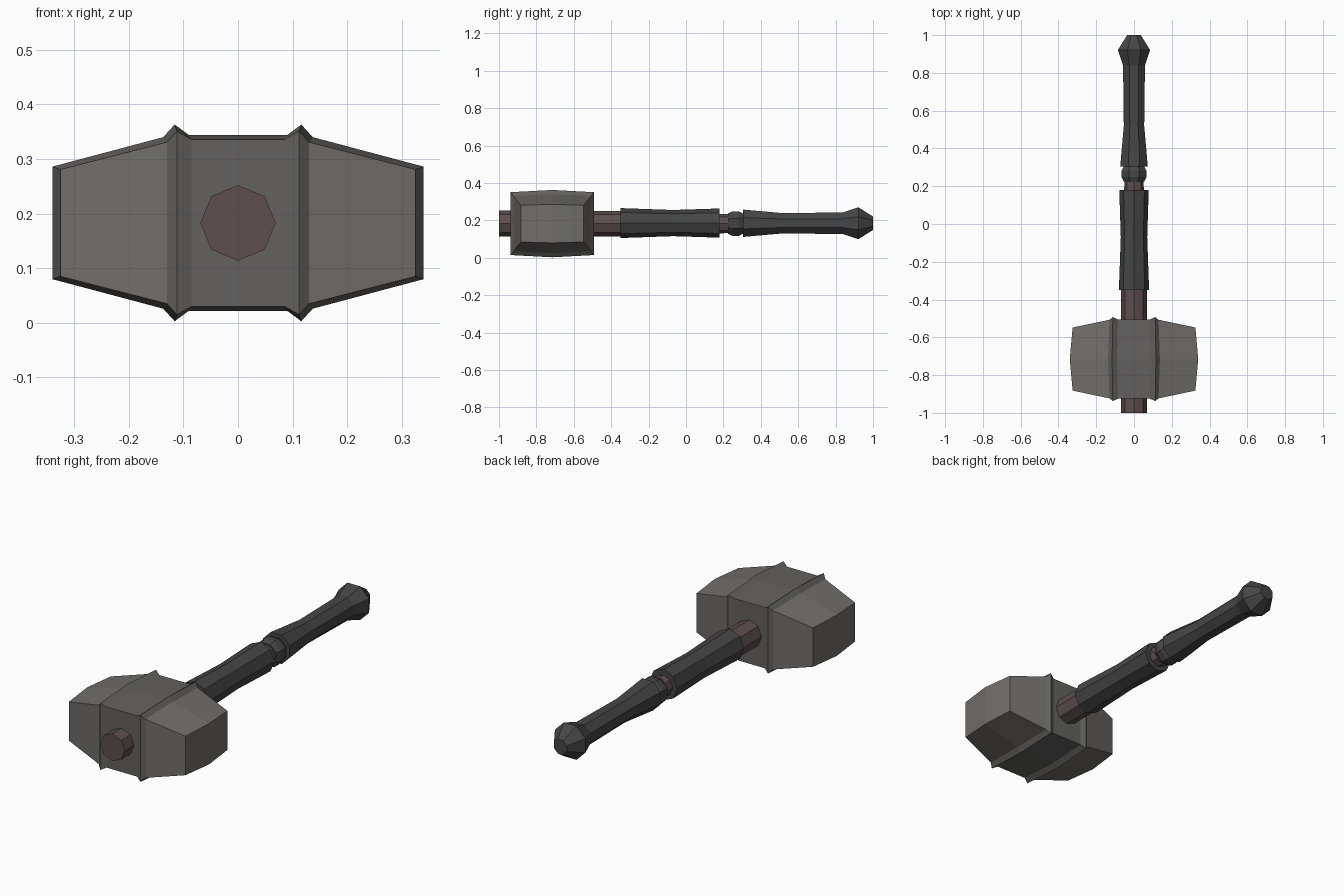
import bpy, bmesh
from math import cos, sin, pi

if "Cube" in bpy.data.objects:
    bpy.data.objects.remove(bpy.data.objects["Cube"])

Z = 0.183          # height of the handle axis
HEAD_Y = -0.715    # head centre along the handle


def material(name, rgb):
    m = bpy.data.materials.new(name)
    m.diffuse_color = (*rgb, 1)
    m.use_nodes = True
    m.node_tree.nodes["Principled BSDF"].inputs["Base Color"].default_value = m.diffuse_color
    return m


stone = material("stone", (0.165, 0.155, 0.145))
iron = material("iron", (0.125, 0.122, 0.118))
wood = material("wood", (0.11, 0.08, 0.078))
leather = material("leather", (0.06, 0.06, 0.06))


def loft(name, rings, mats, pick=None):
    """Skin a list of vertex rings and cap both ends."""
    bm = bmesh.new()
    loops = [[bm.verts.new(p) for p in ring] for ring in rings]
    n = len(loops[0])
    for k, (a, b) in enumerate(zip(loops, loops[1:])):
        for i in range(n):
            f = bm.faces.new((a[i], a[(i + 1) % n], b[(i + 1) % n], b[i]))
            f.material_index = pick(k) if pick else 0
    return finish(name, bm, loops, mats)


def finish(name, bm, loops, mats):
    n = len(loops[0])
    for ring in (loops[0], loops[-1]):
        if n == 6:      # head ends bend along the vertical centre line
            bm.faces.new((ring[0], ring[1], ring[4], ring[5]))
            bm.faces.new((ring[1], ring[2], ring[3], ring[4]))
        else:
            bm.faces.new(ring)
    bmesh.ops.recalc_face_normals(bm, faces=bm.faces)
    me = bpy.data.meshes.new(name)
    bm.to_mesh(me)
    bm.free()
    for m in mats:
        me.materials.append(m)
    ob = bpy.data.objects.new(name, me)
    bpy.context.collection.objects.link(ob)
    return ob


def turned(name, profile, mat, turn=0.0, z=Z):
    """Eight-sided turned part along y; profile is (y, radius to silhouette)."""
    s = 1 / cos(turn)
    rings = [[(r * s * cos(i * pi / 4 + turn), y, z + r * s * sin(i * pi / 4 + turn))
              for i in range(8)] for y, r in profile]
    return loft(name, rings, [mat])


# hammer head: (x at edge, x at middle, half depth, half height edge, half height middle)
half = [(0.085, 0.09, 0.210, 0.153, 0.161),
        (0.112, 0.116, 0.222, 0.168, 0.180),
        (0.130, 0.137, 0.208, 0.148, 0.157),
        (0.325, 0.340, 0.167, 0.098, 0.103)]


def head_ring(sign, p):
    xe, xm, d, he, hm = p
    return [(sign * xe, HEAD_Y - d, Z - he), (sign * xm, HEAD_Y, Z - hm),
            (sign * xe, HEAD_Y + d, Z - he), (sign * xe, HEAD_Y + d, Z + he),
            (sign * xm, HEAD_Y, Z + hm), (sign * xe, HEAD_Y - d, Z + he)]


rings = [head_ring(-1, p) for p in reversed(half)] + [head_ring(1, p) for p in half]
head = loft("hammer_head", rings, [iron, stone], lambda k: 1 if k in (0, 6) else 0)
for f in head.data.polygons:
    if abs(f.center.x) > 0.3:
        f.material_index = 1

# wooden shaft through the head
turned("shaft", [(-1, 0.069), (-0.35, 0.068), (0.35, 0.047)], wood)

# wrapped grips, collar and pommel
turned("upper_grip", [(-0.35, 0.080), (-0.07, 0.070), (0.18, 0.078)], leather, z=0.186)
turned("collar", [(0.225, 0.055), (0.25, 0.066), (0.28, 0.066), (0.305, 0.054)], leather, pi / 8)
turned("lower_grip_and_pommel", [(0.305, 0.073), (0.52, 0.054), (0.84, 0.058),
                                 (0.922, 0.085), (1.0, 0.036)], leather, pi / 8, z=0.185)
